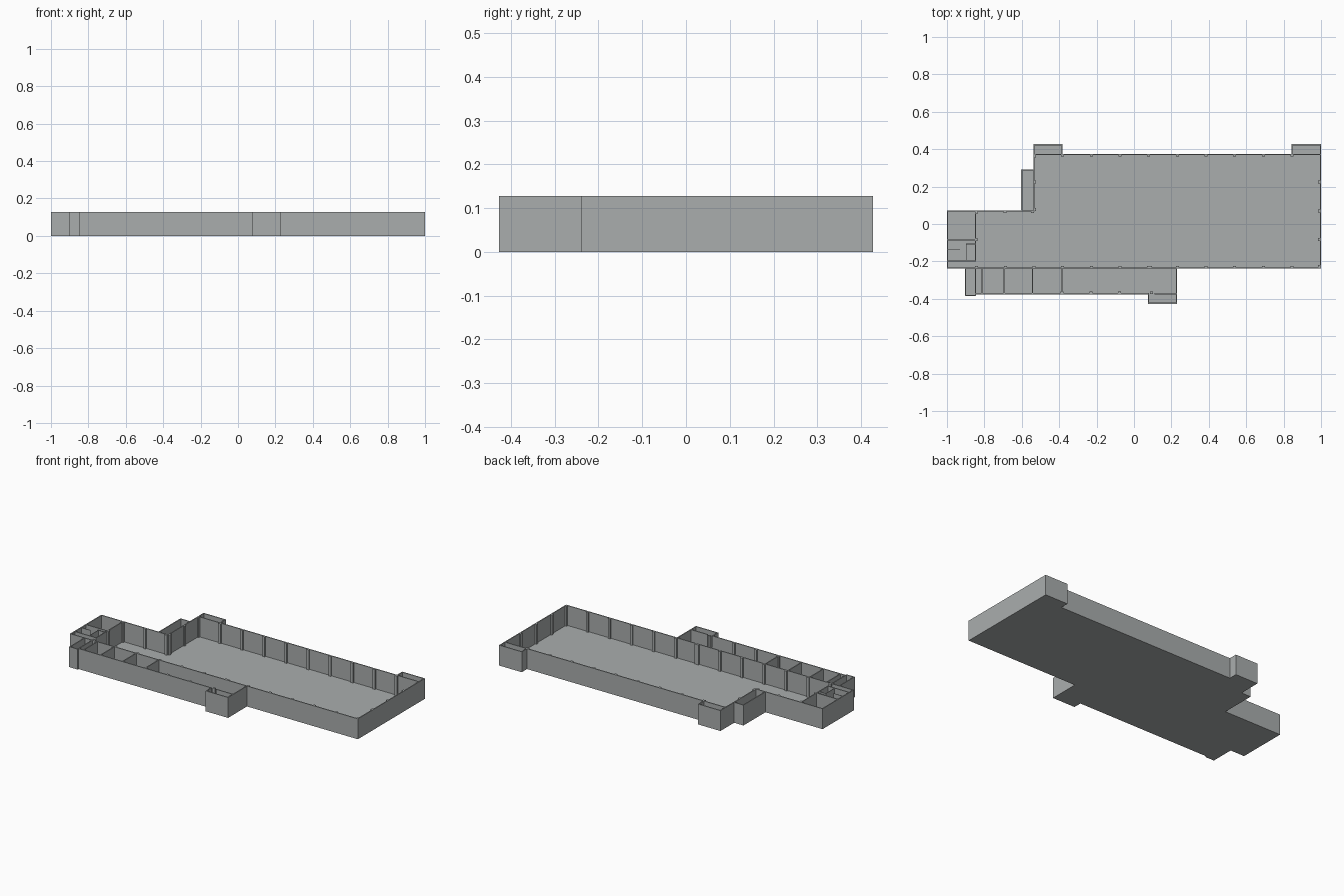
import bpy, bmesh
from mathutils import Matrix

if "Cube" in bpy.data.objects:
    bpy.data.objects.remove(bpy.data.objects["Cube"])

H = 0.128       # wall height
T = 0.006       # wall thickness
FLOOR = 0.003   # slab thickness

concrete = bpy.data.materials.new("light grey")
concrete.diffuse_color = (0.40, 0.42, 0.42, 1)
concrete.use_nodes = True
concrete.node_tree.nodes["Principled BSDF"].inputs["Base Color"].default_value = concrete.diffuse_color


def finish(name, bm):
    bmesh.ops.recalc_face_normals(bm, faces=bm.faces)
    me = bpy.data.meshes.new(name)
    bm.to_mesh(me)
    bm.free()
    me.materials.append(concrete)
    ob = bpy.data.objects.new(name, me)
    bpy.context.collection.objects.link(ob)
    return ob


def add_box(bm, x0, x1, y0, y1, z0=0.0, z1=H):
    m = Matrix.Translation(((x0 + x1) / 2, (y0 + y1) / 2, (z0 + z1) / 2))
    m = m @ Matrix.Diagonal((x1 - x0, y1 - y0, z1 - z0, 1))
    bmesh.ops.create_cube(bm, size=1, matrix=m)


def walls(name, lines, t=T):
    """Axis-aligned walls from centre lines (x0, y0, x1, y1)."""
    bm = bmesh.new()
    for x0, y0, x1, y1 in lines:
        add_box(bm, min(x0, x1) - t / 2, max(x0, x1) + t / 2,
                min(y0, y1) - t / 2, max(y0, y1) + t / 2)
    return finish(name, bm)


# Wall centre lines used throughout
W, E = -0.997, 0.997
S, N = -0.236, 0.372
MID = 0.070            # north wall of the west wing
HALL = -0.535          # west wall of the hall
STRIP = -0.373         # south wall of the side rooms
TOP, BOT = 0.424, -0.424
BAY = 0.1533           # column spacing

# Perimeter of the whole building, walked anticlockwise
outline = [(W, S), (-0.900, S), (-0.900, -0.382), (-0.847, -0.382), (-0.847, STRIP),
           (0.077, STRIP), (0.077, BOT), (0.227, BOT), (0.227, S), (E, S),
           (E, TOP), (0.845, TOP), (0.845, N), (-0.385, N), (-0.385, TOP),
           (HALL, TOP), (HALL, 0.288), (-0.600, 0.288), (-0.600, MID), (W, MID)]
loop = list(zip(outline, outline[1:] + outline[:1]))
walls("outer_walls", [(*a, *b) for a, b in loop])

# Floor slab from the same perimeter
bm = bmesh.new()
face = bm.faces.new([bm.verts.new((x, y, 0)) for x, y in outline])
ext = bmesh.ops.extrude_face_region(bm, geom=[face])
for v in ext["geom"]:
    if isinstance(v, bmesh.types.BMVert):
        v.co.z = FLOOR
finish("floor", bm)

# Walls between the hall and the rooms attached to it
walls("hall_walls", [
    (-0.900, S, 0.227, S),
    (HALL, N, -0.385, N), (0.845, N, E, N),
    (HALL, MID, HALL, 0.288), (-0.600, MID, HALL, MID),
])

# West wing rooms and side room partitions
walls("room_partitions", [
    (-0.848, -0.197, -0.848, MID),
    (W, -0.084, -0.848, -0.084), (W, -0.197, -0.848, -0.197),
    (-0.847, STRIP, -0.847, S),
    (0.113, STRIP, 0.227, STRIP),
] + [(x, STRIP, x, S) for x in (-0.812, -0.694, -0.542, -0.385)])

# Thin dividers in the small washroom
walls("thin_dividers", [
    (W, -0.134, -0.932, -0.134),
    (-0.896, -0.197, -0.896, -0.107),
    (-0.896, -0.107, -0.848, -0.107),
], t=0.003)

# Columns standing against the inside of the walls
C, P = 0.016, 0.012    # column width and projection
bm = bmesh.new()


def column(x, y, dx, dy):
    """Column on the wall point (x, y), projecting towards (dx, dy)."""
    w = P if dx else C
    d = P if dy else C
    cx, cy = x + dx * P / 2, y + dy * P / 2
    add_box(bm, cx - w / 2, cx + w / 2, cy - d / 2, cy + d / 2)


for i in range(1, 10):                       # north wall of the hall
    column(HALL + BAY * i, N, 0, -1)
for i in range(-2, 10):                      # south wall of the hall
    column(HALL + BAY * i, S, 0, 1)
column(0.089, S, 0, 1)
for y in (0.225, MID, -0.083, S + C / 2):    # east wall
    column(E, y, -1, 0)
for y in (0.225, MID + C / 2, N - C / 2):    # west wall of the hall
    column(HALL, y, 1, 0)
column(HALL - C / 2, MID, 0, -1)
column(-0.690, MID, 0, -1)
for y in (MID - C / 2, -0.084):              # west wing
    column(-0.848, y, 1, 0)
for x in (-0.385, -0.230, -0.077, 0.093):    # side rooms
    column(x, STRIP, 0, 1)
finish("columns", bm)
